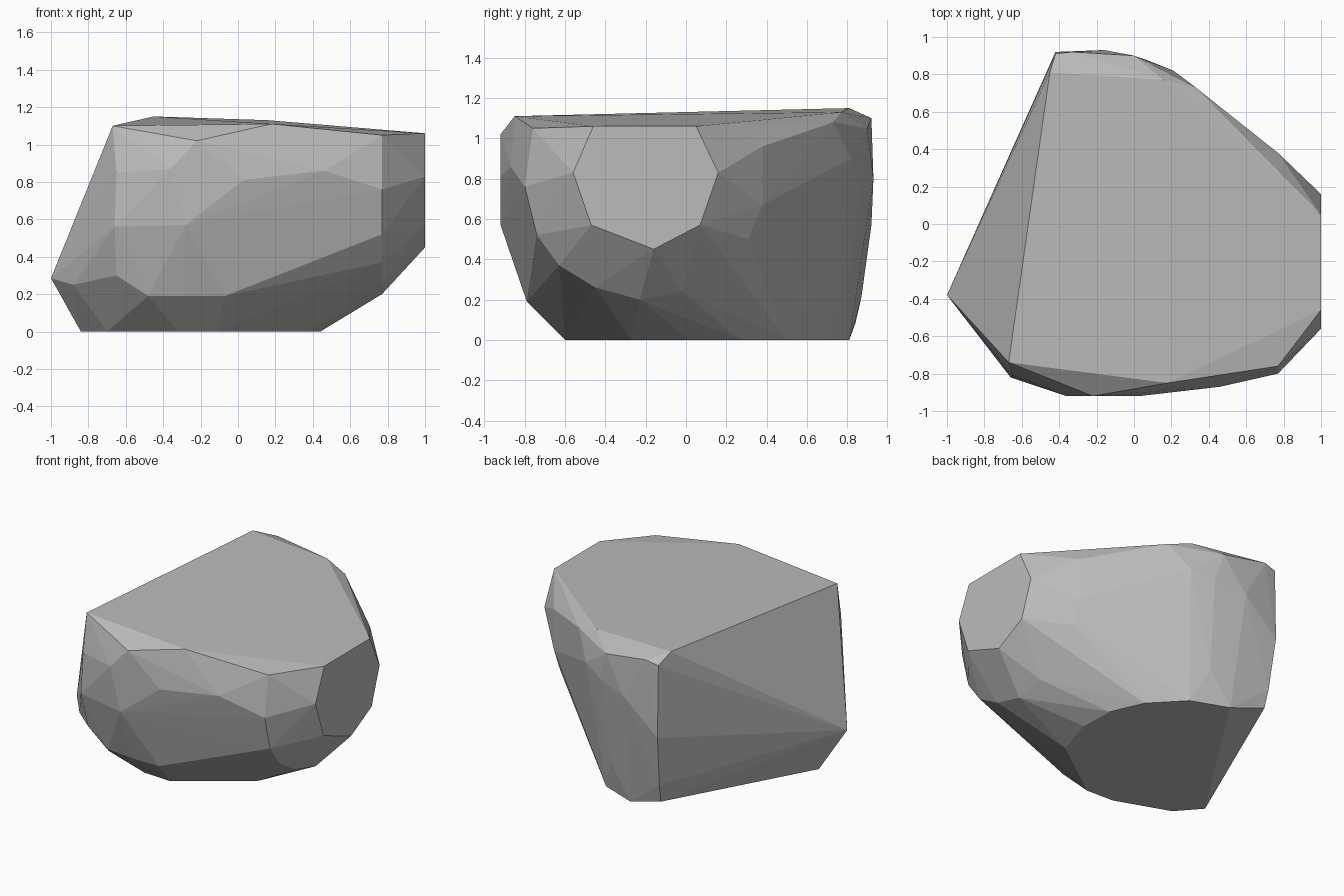
import bpy
import bmesh

# Remove the default cube only
default_cube = bpy.data.objects.get("Cube")
if default_cube:
    bpy.data.objects.remove(default_cube, do_unlink=True)


def make_material(name, colour):
    """Plain flat-coloured material for viewport and render."""
    material = bpy.data.materials.new(name)
    material.use_nodes = True
    material.diffuse_color = colour
    shader = material.node_tree.nodes["Principled BSDF"]
    shader.inputs["Base Color"].default_value = colour
    return material


def slice_at_x(x, outline):
    """Corners of an upright slice across the boulder, given as (y, z)."""
    return [(x, y, z) for y, z in outline]


def slice_at_z(z, outline):
    """Corners of a level slice through the boulder, given as (x, y)."""
    return [(x, y, z) for x, y in outline]


# Flat split face on the side
side_face = slice_at_x(1, [
    (-.46, 1.06), (.05, 1.06), (.16, .83), (.07, .57),
    (-.16, .45), (-.47, .57), (-.56, .83)])

# Chipped shoulder running round the split face
shoulder = slice_at_x(.77, [
    (-.76, 1.05), (-.8, .76), (-.74, .52), (-.63, .37), (-.45, .26), (-.23, .2),
    (-.02, .24), (.31, .5), (.38, .67), (.38, .96)])

# Flat underside that rests on the ground
underside = slice_at_z(0, [
    (-.84, -.29), (-.7, -.45), (-.32, -.59), (-.11, -.6), (.35, -.27),
    (.44, .02), (.43, .27), (.33, .5), (.13, .71), (-.13, .81)])

# Gently sloping top face
top_face = [
    (-.67, -.74, 1.1), (.18, -.85, 1.11), (-.45, .81, 1.15),
    (.16, .77, 1.13), (.33, .73, 1.08)]

# Rounded front with its low belly edge
front = [
    (-.22, -.92, 1.02), (-.36, -.92, .87), (-.28, -.92, .57), (.03, -.92, .81),
    (.46, -.87, .86), (-.65, -.81, .85), (-.66, -.82, .56), (-.65, -.75, .3)]
front += slice_at_z(.19, [(-.48, -.77), (-.28, -.79), (-.07, -.79)])

# Pointed corner where the sloping side meets the front
point = [(-1, -.38, .285), (-.88, -.52, .25)]

# Rounded back
back = [
    (-.33, .92, 1.1), (-.42, .91, 1.08), (0, .9, 1.05), (-.16, .93, .8),
    (-.42, .92, .57), (-.4, .87, .21), (-.39, .84, .08), (.06, .88, .85),
    (.21, .82, .9), (.14, .81, .67), (.25, .72, .53), (-.05, .84, .47),
    (.03, .8, .23)]

# Wrap all the corners in one faceted stone skin
mesh = bpy.data.meshes.new("boulder")
bm = bmesh.new()
for corner in side_face + shoulder + underside + top_face + front + point + back:
    bm.verts.new(corner)
hull = bmesh.ops.convex_hull(bm, input=bm.verts[:], use_existing_faces=False)
spare = {item for key in ("geom_interior", "geom_unused") for item in hull[key]
         if isinstance(item, bmesh.types.BMVert)}
bmesh.ops.delete(bm, geom=list(spare), context="VERTS")
bmesh.ops.recalc_face_normals(bm, faces=bm.faces[:])

# Keep the broken stone facets crisp
for face in bm.faces:
    face.smooth = False
bm.to_mesh(mesh)
bm.free()

boulder = bpy.data.objects.new("boulder", mesh)
bpy.context.collection.objects.link(boulder)
mesh.materials.append(make_material("stone grey", (.5, .5, .5, 1)))
